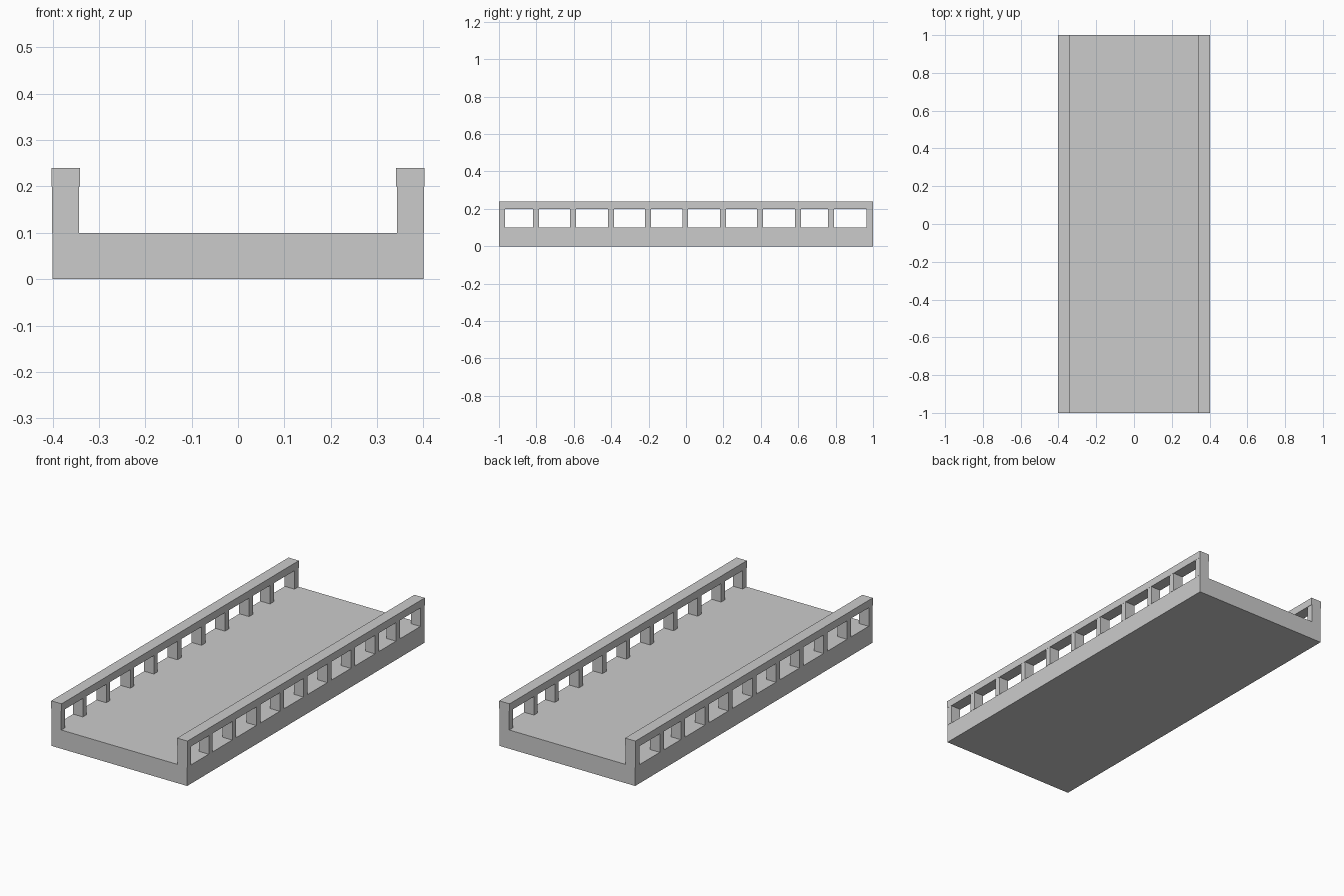
import bpy

if "Cube" in bpy.data.objects:
    bpy.data.objects.remove(bpy.data.objects["Cube"])

# Small helper: axis-aligned box from its bounds
def box(name, x, y, z):
    bpy.ops.mesh.primitive_cube_add(
        size=1, location=[(a + b) / 2 for a, b in (x, y, z)])
    ob = bpy.context.object
    ob.name = name
    ob.scale = [b - a for a, b in (x, y, z)]
    bpy.ops.object.transform_apply(location=False, rotation=False, scale=True)
    return ob

# Bridge deck slab
box("deck", (-0.4, 0.4), (-1, 1), (0, 0.1))

# Post centres along the railing (the row is slightly uneven near the back)
POST_Y = [-0.984, -0.802, -0.604, -0.401, -0.203, -0.004,
          0.198, 0.396, 0.599, 0.776, 0.982]
HALF = 0.016

for side, s in (("left", -1), ("right", 1)):
    # Top rail, a hair wider than the posts
    box(f"{side}_rail", sorted((s * 0.341, s * 0.402)), (-1, 1), (0.2, 0.24))
    # Balusters between deck and rail
    for i, y in enumerate(POST_Y):
        y0 = -1 if i == 0 else y - HALF
        y1 = 1 if i == len(POST_Y) - 1 else y + HALF
        box(f"{side}_post_{i + 1}", sorted((s * 0.343, s * 0.401)),
            (y0, y1), (0.1, 0.2))
